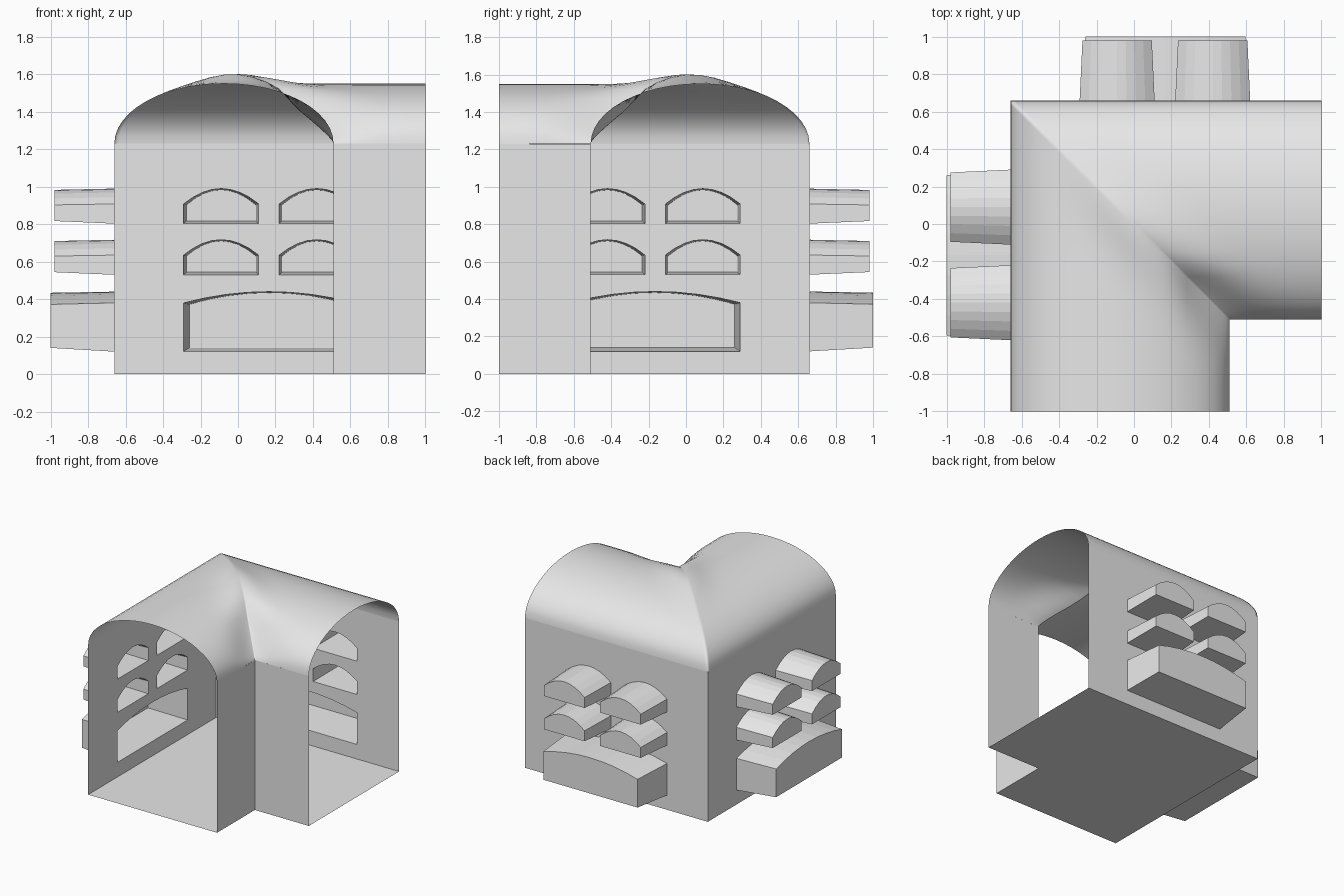
import bpy, bmesh, math
from mathutils import Vector

if "Cube" in bpy.data.objects:
    bpy.data.objects.remove(bpy.data.objects["Cube"])

OUT, IN, END, SPRING = 0.66, 0.51, 1.0, 1.23     # wall planes, tunnel end, vault spring height
MID, HALF, RISE = -0.075, 0.585, 0.32            # vault centre, half width, rise

grey = bpy.data.materials.new("light grey")
grey.diffuse_color = (0.8, 0.8, 0.8, 1)
grey.use_nodes = True
grey.node_tree.nodes["Principled BSDF"].inputs["Base Color"].default_value = grey.diffuse_color


def finish(name, bm, smooth=False):
    bmesh.ops.remove_doubles(bm, verts=bm.verts, dist=1e-4)
    bmesh.ops.recalc_face_normals(bm, faces=bm.faces)
    me = bpy.data.meshes.new(name)
    bm.to_mesh(me)
    bm.free()
    me.materials.append(grey)
    for p in me.polygons:
        p.use_smooth = smooth
    ob = bpy.data.objects.new(name, me)
    bpy.context.collection.objects.link(ob)


def place(x, y, z, flip):
    """The corner is symmetric about its diagonal: flip swaps the two arms."""
    return Vector((-y, -x, z)) if flip else Vector((x, y, z))


def arch(x0, x1, z0, zs, zt, n=8):
    """Outline of a low arched opening as (x, z) points."""
    pts = [(x0, z0), (x1, z0)]
    for i in range(n + 1):
        t = i / n
        pts.append((x1 + (x0 - x1) * t, zs + (zt - zs) * 4 * t * (1 - t)))
    return pts


# opening, its shrunken back outline, depth of the back
ALCOVES = {"wide_alcove": (arch(-0.29, 0.62, 0.12, 0.38, 0.44),
                           arch(-0.26, 0.595, 0.14, 0.372, 0.434), 1.0)}
for row, z in (("lower", 0.53), ("upper", 0.803)):
    for col, x in (("left", -0.29), ("right", 0.22)):
        ALCOVES[f"{row}_{col}_alcove"] = (
            arch(x, x + 0.40, z, z + 0.105, z + 0.187),
            arch(x + 0.015, x + 0.385, z + 0.014, z + 0.1, z + 0.18), 0.98)

for flip, side in ((False, "back"), (True, "left")):
    # outer wall, pierced by the alcove openings
    bm = bmesh.new()
    rim = [(-OUT, 0), (END, 0), (END, SPRING), (-OUT, SPRING)]
    edges = []
    for loop in [rim] + [a[0] for a in ALCOVES.values()]:
        vs = [bm.verts.new(place(x, OUT, z, flip)) for x, z in loop]
        edges += [bm.edges.new((vs[i - 1], vs[i])) for i in range(len(vs))]
    bmesh.ops.triangle_fill(bm, use_beauty=True, edges=edges,
                            normal=place(0, 1, 0, flip))
    finish(f"{side}_wall", bm)

    # alcoves projecting outside, open to the inside
    for name, (front, rear, depth) in ALCOVES.items():
        bm = bmesh.new()
        f = [bm.verts.new(place(x, OUT, z, flip)) for x, z in front]
        r = [bm.verts.new(place(x, depth, z, flip)) for x, z in rear]
        for i in range(len(f)):
            bm.faces.new((f[i - 1], f[i], r[i], r[i - 1]))
        bm.faces.new(r)
        finish(f"{side}_{name}", bm)

    # short inner wall
    bm = bmesh.new()
    bm.faces.new([bm.verts.new(place(x, -IN, z, flip)) for x, z in
                  ((IN, 0), (END, 0), (END, SPRING), (IN, SPRING))])
    finish(f"{side}_inner_wall", bm)

# L-shaped floor
bm = bmesh.new()
bm.faces.new([bm.verts.new((x, y, 0)) for x, y in
              ((-OUT, -END), (IN, -END), (IN, -IN), (END, -IN), (END, OUT), (-OUT, OUT))])
finish("floor", bm)


# vaulted roof: two mitred barrels with a raised crest and softened inner valley
def roof_z(x, d):
    u = min(1, abs(x - MID) / HALF)
    z = SPRING + RISE * math.sqrt(1 - u * u)
    near = math.exp(-(d / 0.22) ** 2)
    z += 0.053 * near * math.exp(-(x / 0.24) ** 2)
    if x > 0.2:
        line = SPRING + (IN - x) * 0.27 / (IN - 0.2)
        z += (line - z) * 0.8 * near * min(1, (x - 0.2) / 0.1)
    return z


bm = bmesh.new()
N, M = 24, 18
for flip in (False, True):
    grid = []
    for i in range(N + 1):
        x = MID - HALF * math.cos(math.pi * i / N)
        row = []
        for j in range(M + 1):
            s = 1 - (1 - j / M) ** 1.5           # denser towards the mitre
            y = -END + (END - x) * s
            row.append(bm.verts.new(place(x, y, roof_z(x, -x - y), flip)))
        grid.append(row)
    for i in range(N):
        for j in range(M):
            bm.faces.new((grid[i][j], grid[i + 1][j], grid[i + 1][j + 1], grid[i][j + 1]))
finish("vaulted_roof", bm, smooth=True)
